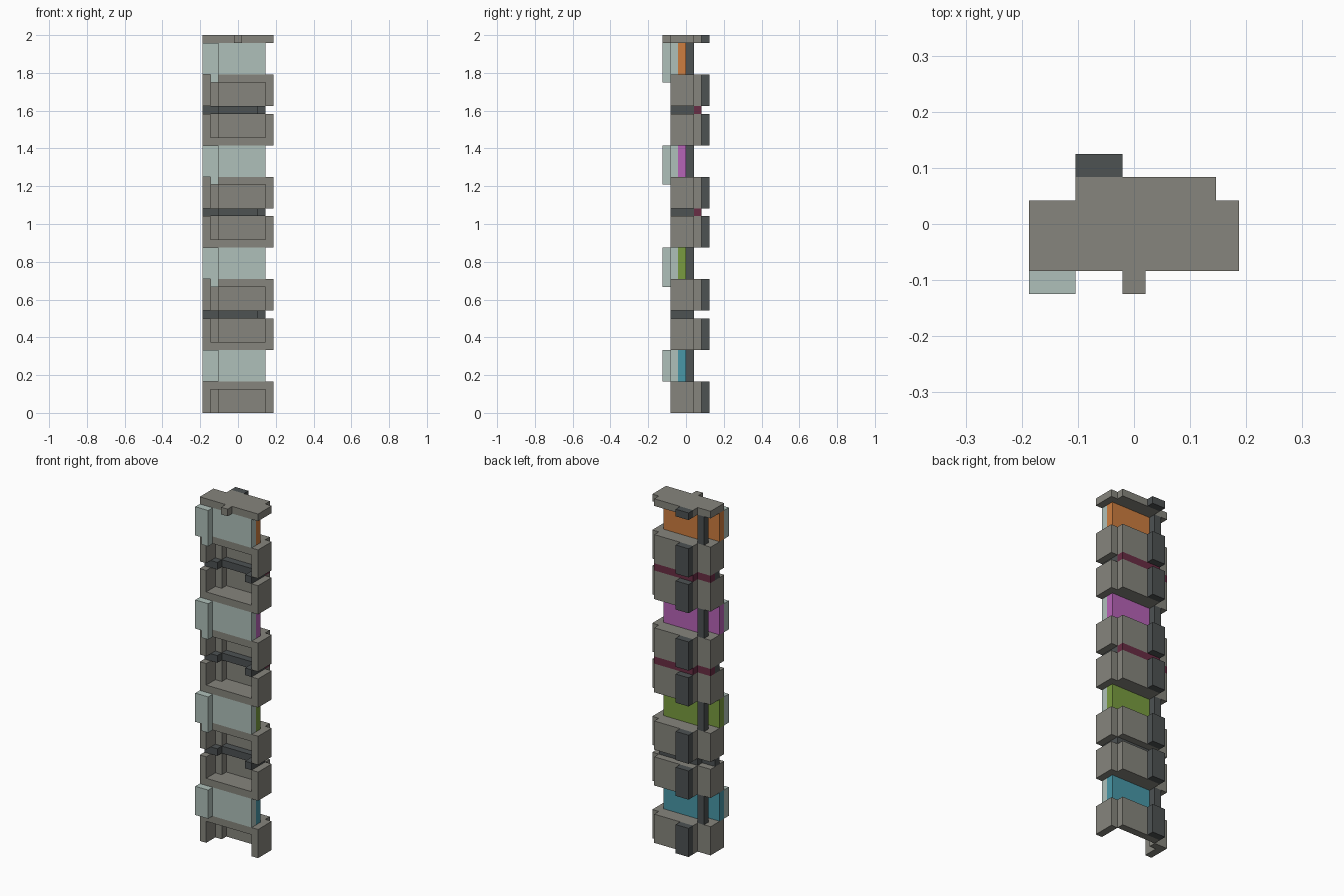
import bpy
import bmesh

U = 1 / 24  # modelling grid unit

cube = bpy.data.objects.get("Cube")
if cube:
    bpy.data.objects.remove(cube, do_unlink=True)


def material(name, r, g, b):
    m = bpy.data.materials.new(name)
    m.use_nodes = True
    m.diffuse_color = (r, g, b, 1)
    m.node_tree.nodes["Principled BSDF"].inputs["Base Color"].default_value = (r, g, b, 1)
    return m


grey = material("warm grey", 0.24, 0.235, 0.205)
dark = material("charcoal", 0.075, 0.084, 0.086)
pale = material("pale green grey", 0.43, 0.53, 0.49)
maroon = material("maroon", 0.141, 0.026, 0.058)
accents = [
    ("cyan", material("cyan", 0.065, 0.31, 0.39)),
    ("green", material("green", 0.19, 0.33, 0.05)),
    ("magenta", material("magenta", 0.47, 0.125, 0.47)),
    ("orange", material("orange", 0.61, 0.205, 0.05)),
]


def rect(x0, x1, y0, y1):
    return [(x0, y0), (x1, y0), (x1, y1), (x0, y1)]


def build(name, mat, prisms):
    """Extrude plan outlines (outline, bottom, top), all in grid units."""
    bm = bmesh.new()
    for outline, z0, z1 in prisms:
        base = [bm.verts.new(((x - 4.5) * U, (y - 3) * U, z0 * U)) for x, y in outline]
        face = bm.faces.new(base)
        top = bmesh.ops.extrude_face_region(bm, geom=[face])["geom"]
        verts = [v for v in top if isinstance(v, bmesh.types.BMVert)]
        bmesh.ops.translate(bm, verts=verts, vec=(0, 0, (z1 - z0) * U))
    bmesh.ops.recalc_face_normals(bm, faces=bm.faces)
    mesh = bpy.data.meshes.new(name)
    bm.to_mesh(mesh)
    bm.free()
    mesh.materials.append(mat)
    obj = bpy.data.objects.new(name, mesh)
    bpy.context.collection.objects.link(obj)
    return obj


# Plan outlines shared by the storeys
FOOTPRINT = [(0, 1), (9, 1), (9, 4), (8, 4), (8, 5), (2, 5), (2, 4), (0, 4)]
CAP = [(0, 1), (4, 1), (4, 0), (5, 0), (5, 1)] + FOOTPRINT[1:]
WALLS = [
    [(0, 1), (1, 1), (1, 3), (2, 3), (2, 4), (0, 4)],
    rect(2, 8, 4, 5),
    rect(8, 9, 1, 4),
]
FIN = rect(2, 4, 5, 6)


def open_box(name, z, plate_on_top):
    """Open-fronted shell with one plate and a fin on its back."""
    plate, wall = (z + 3, z) if plate_on_top else (z, z + 1)
    prisms = [(FOOTPRINT, plate, plate + 1)]
    prisms += [(w, wall, wall + 3) for w in WALLS]
    build(name + "_shell", grey, prisms)
    build(name + "_back_fin", dark, [(FIN, z, z + 4)])


for i, (colour, accent) in enumerate(accents):
    z = 13 * i
    open_box(f"storey_{i + 1}_lower", z, True)

    # Pale front panel with its stepped left part and small drop tab
    front = [(rect(0, 2, 0, 1), z + 4, z + 8), (rect(2, 8, 1, 2), z + 4, z + 8)]
    if i > 0:
        front.append((rect(1, 2, 0, 1), z + 3, z + 4))
    build(f"front_panel_{i + 1}", pale, front)

    # Coloured backing panel and the post behind it
    build(f"{colour}_back_panel", accent,
          [(rect(0, 2, 1, 2), z + 4, z + 8), (rect(2, 8, 2, 3), z + 4, z + 8)])
    build(f"post_{i + 1}", dark, [(rect(1, 2, 3, 4), z + 4, z + 8)])

    if i < 3:
        open_box(f"storey_{i + 1}_upper", z + 8, False)
        # Spacer beam between the two shells
        bent_beam = [(2, 3), (7, 3), (7, 1), (8, 1), (8, 4), (2, 4)]
        build(f"spacer_beam_{i + 1}", dark,
              [(rect(0, 2, 2, 3), z + 12, z + 13), (bent_beam, z + 12, z + 13)])
        if i > 0:
            build(f"maroon_strip_{i + 1}", maroon,
                  [(rect(0, 2, 3, 4), z + 12, z + 13), (rect(2, 8, 4, 5), z + 12, z + 13)])

# Top cap
build("top_cap", grey, [(CAP, 47, 48)])
build("top_cap_fin", dark, [(FIN, 47, 48)])
